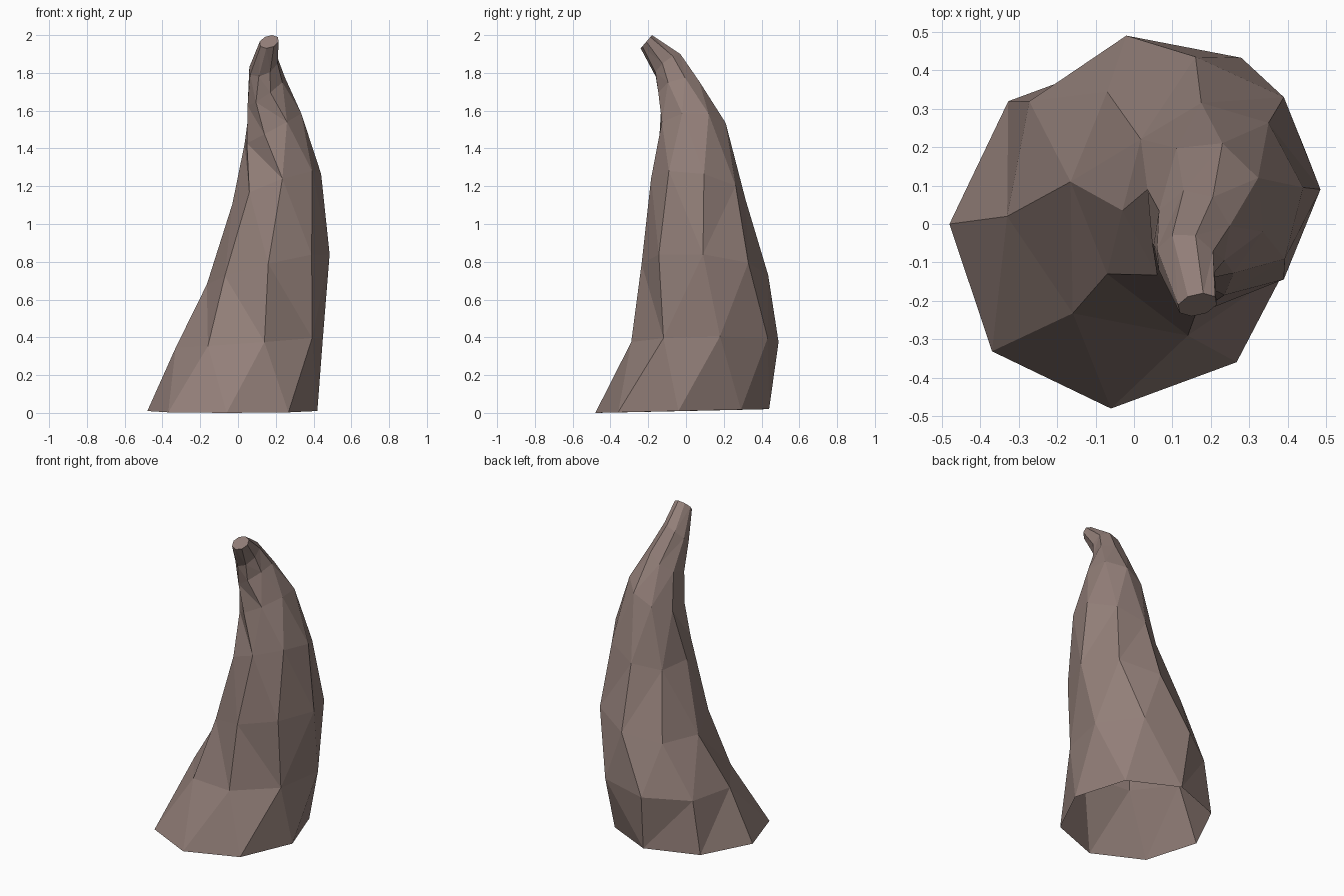
import bpy
import bmesh
from math import cos, sin, tau
from mathutils import Vector

SIDES = 8

# Cross-sections from base to tip: centre, then the two half-axes of a tilted,
# slightly twisting ellipse (first axis points right, second points forward).
SECTIONS = [
    ((-.03, -.02, .01), (-.45, .02, 0), (-.03, -.46, -.01)),
    ((.06, .1, .375), (-.39, -.08, -.03), (.08, -.39, 0)),
    ((.16, .1, .76), (-.325, .01, -.08), (0, -.335, .03)),
    ((.205, .065, 1.185), (-.235, -.03, -.08), (.03, -.25, .055)),
    ((.185, .035, 1.505), (-.15, .055, -.08), (-.045, -.175, -.03)),
    ((.15, -.03, 1.7), (-.085, .065, -.05), (-.055, -.1, -.055)),
    ((.135, -.095, 1.84), (-.075, .03, -.01), (-.025, -.065, -.06)),
    ((.165, -.21, 1.965), (-.05, 0, 0), (-.015, -.03, -.035)),
]


def flat_material(name, colour):
    mat = bpy.data.materials.new(name)
    mat.use_nodes = True
    mat.diffuse_color = colour
    mat.node_tree.nodes["Principled BSDF"].inputs["Base Color"].default_value = colour
    return mat


def add_ring(bm, centre, axis_a, axis_b):
    c, a, b = Vector(centre), Vector(axis_a), Vector(axis_b)
    angles = [tau * i / SIDES for i in range(SIDES)]
    return [bm.verts.new(c + a * cos(t) + b * sin(t)) for t in angles]


def bridge(bm, low, high):
    for i in range(SIDES):
        j = (i + 1) % SIDES
        bm.faces.new((low[i], low[j], high[j], high[i]))


cube = bpy.data.objects.get("Cube")
if cube:
    bpy.data.objects.remove(cube, do_unlink=True)

# Curved horn: faceted skin, open at the base
bm = bmesh.new()
rings = [add_ring(bm, *section) for section in SECTIONS]
for low, high in zip(rings, rings[1:]):
    bridge(bm, low, high)

# Split the warped quads along their shorter diagonal for crisp facets
bmesh.ops.triangulate(bm, faces=bm.faces[:], quad_method='SHORT_EDGE')

# Blunt tip
bm.faces.new(rings[-1])

mesh = bpy.data.meshes.new("horn")
bm.to_mesh(mesh)
bm.free()
mesh.materials.append(flat_material("dusty brown", (.29, .212, .19, 1)))
horn = bpy.data.objects.new("horn", mesh)
bpy.context.collection.objects.link(horn)
